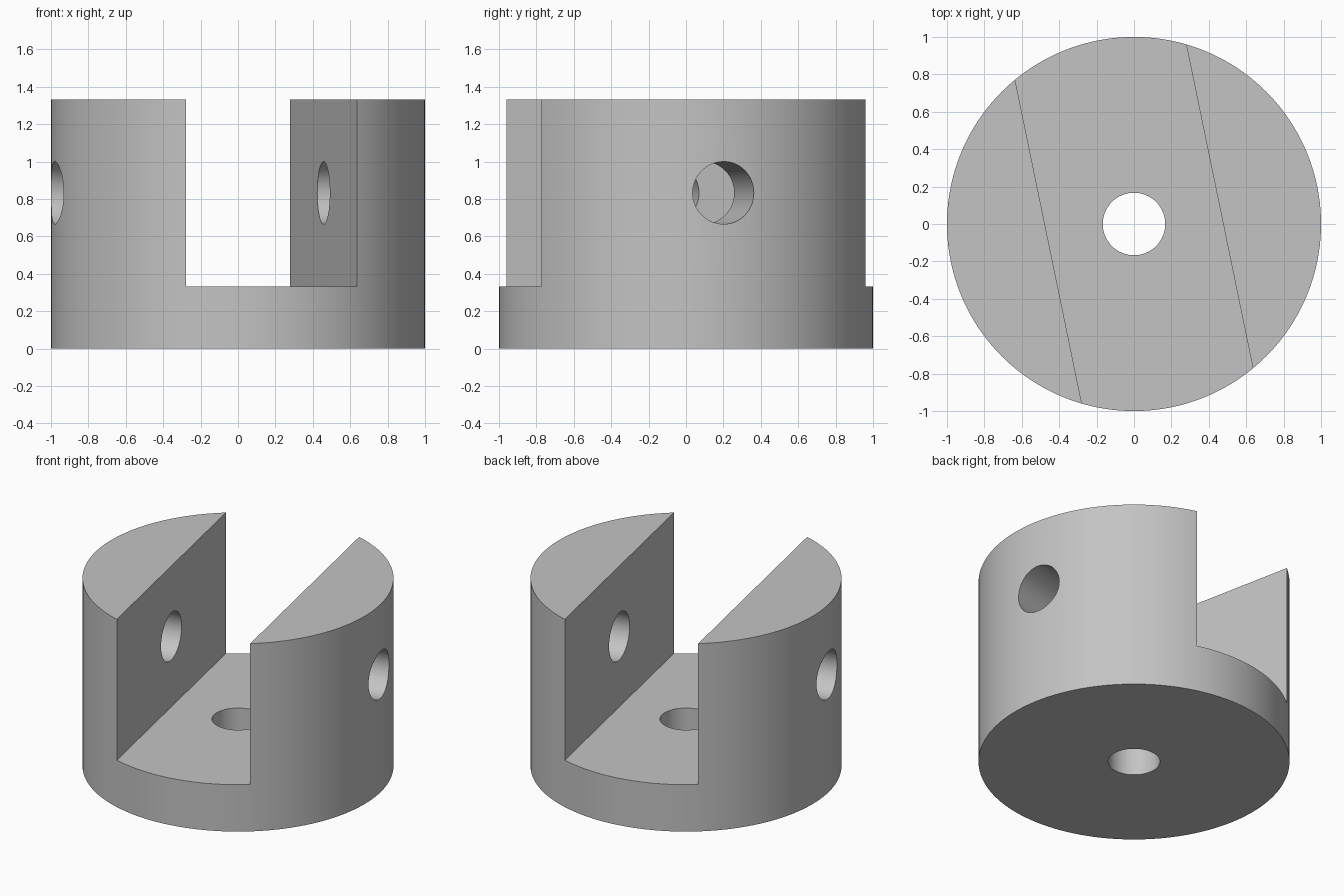
import bpy
import math
from mathutils import Matrix

if "Cube" in bpy.data.objects:
    bpy.data.objects.remove(bpy.data.objects["Cube"], do_unlink=True)

RADIUS = 1.0
HEIGHT = 1.333
FLOOR = 0.333          # height of the slot floor
SLOT_HALF = 0.467      # half width of the slot
BORE = 0.167           # radius of every hole
PIN_HEIGHT = 0.833     # height of the cross hole
TURN = math.radians(11.65)

# Single grey material
grey = bpy.data.materials.new("plain_grey")
grey.use_nodes = True
colour = (0.55, 0.55, 0.55, 1)
grey.diffuse_color = colour
grey.node_tree.nodes["Principled BSDF"].inputs["Base Color"].default_value = colour


def cylinder(name, radius, depth, centre, rotation=(0, 0, 0), sides=64):
    bpy.ops.mesh.primitive_cylinder_add(vertices=sides, radius=radius, depth=depth,
                                        location=centre, rotation=rotation)
    obj = bpy.context.object
    obj.name = name
    obj.data.materials.append(grey)
    return obj


# Round body
body = cylinder("clevis_body", RADIUS, HEIGHT, (0, 0, HEIGHT / 2), sides=160)

# Slot cutter, turned slightly about the vertical axis
bpy.ops.mesh.primitive_cube_add(size=2, location=(0, 0, FLOOR + 1), rotation=(0, 0, TURN))
slot = bpy.context.object
slot.name = "slot_cutter"
slot.data.transform(Matrix.Diagonal((SLOT_HALF, 2, 1, 1)))
slot.data.materials.append(grey)

# Centre bore and cross pin hole square to the slot walls
bore = cylinder("centre_bore_cutter", BORE, 2, (0, 0, 0))
pin = cylinder("pin_hole_cutter", BORE, 3, (0, 0, PIN_HEIGHT), (0, math.pi / 2, TURN))

for cutter in (slot, bore, pin):
    mod = body.modifiers.new(cutter.name, "BOOLEAN")
    mod.operation = "DIFFERENCE"
    mod.solver = "EXACT"
    mod.object = cutter

# Apply the cuts and discard the cutters
bpy.ops.object.select_all(action="DESELECT")
body.select_set(True)
bpy.context.view_layer.objects.active = body
for mod in list(body.modifiers):
    bpy.ops.object.modifier_apply(modifier=mod.name)
for cutter in (slot, bore, pin):
    bpy.data.objects.remove(cutter, do_unlink=True)

body.select_set(True)
bpy.context.view_layer.objects.active = body
bpy.ops.object.shade_smooth_by_angle(angle=math.radians(30))
